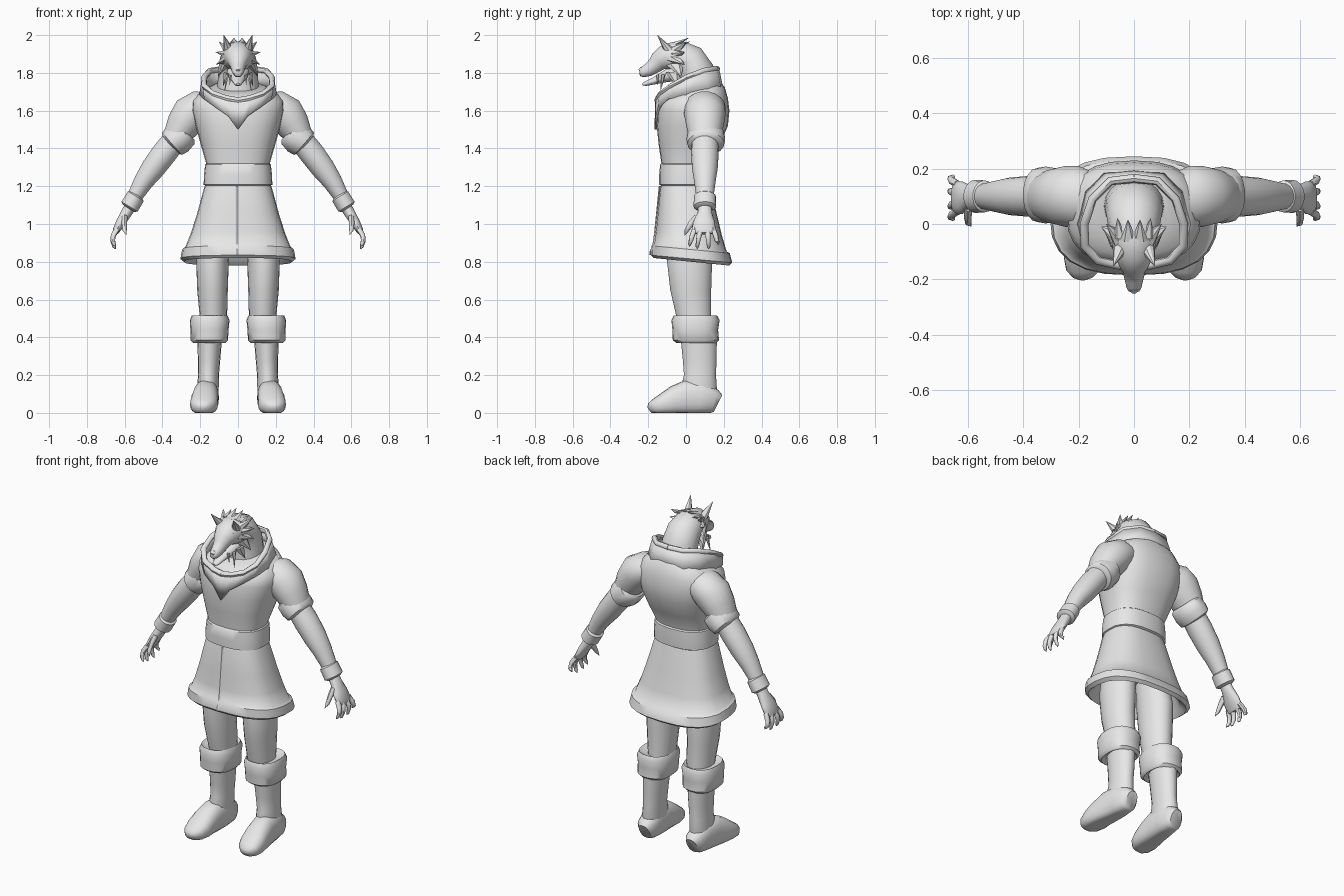
import bpy, bmesh, math
from mathutils import Vector

X, Y, Z = Vector((1, 0, 0)), Vector((0, 1, 0)), Vector((0, 0, 1))
grey = bpy.data.materials.new("plain_grey")
grey.diffuse_color = (0.8, 0.8, 0.8, 1)


def finish(name, bm, mirror=False, angle=45):
    bmesh.ops.recalc_face_normals(bm, faces=bm.faces)
    me = bpy.data.meshes.new(name)
    bm.to_mesh(me)
    bm.free()
    me.materials.append(grey)
    ob = bpy.data.objects.new(name, me)
    bpy.context.collection.objects.link(ob)
    bpy.ops.object.select_all(action='DESELECT')
    ob.select_set(True)
    bpy.context.view_layer.objects.active = ob
    bpy.ops.object.shade_smooth_by_angle(angle=math.radians(angle))
    if mirror:
        ob.modifiers.new("mirror", 'MIRROR').use_mirror_merge = False
    return ob


def add_loft(bm, rings, n=18, power=2.0, floor=None):
    """Skin rings given as (centre, half axis u, half axis v)."""
    loops = []
    for c, u, v in rings:
        loop = []
        for i in range(n):
            a = 2 * math.pi * i / n
            ca, sa = math.cos(a), math.sin(a)
            p = c + u * math.copysign(abs(ca) ** (2 / power), ca) \
                + v * math.copysign(abs(sa) ** (2 / power), sa)
            if floor is not None:
                p.z = max(p.z, floor)
            loop.append(bm.verts.new(p))
        loops.append(loop)
    for a, b in zip(loops, loops[1:]):
        for i in range(n):
            j = (i + 1) % n
            bm.faces.new((a[i], a[j], b[j], b[i]))
    bm.faces.new(loops[0])
    bm.faces.new(loops[-1])


def stack(name, rings, mirror=False, n=24, power=2.0):
    """Level rings: (z, centre x, half width, front y, back y, tilt)."""
    bm = bmesh.new()
    add_loft(bm, [(Vector((x, (y0 + y1) / 2, z)), X * w,
                   Vector((0, (y1 - y0) / 2, t)))
                  for z, x, w, y0, y1, t in rings], n, power)
    return finish(name, bm, mirror)


def path_rings(pts, side):
    """Rings square to a path: (x, y, z, radius along side, other radius)."""
    ps = [Vector(p[:3]) for p in pts]
    out = []
    for i, p in enumerate(pts):
        t = ps[min(i + 1, len(ps) - 1)] - ps[max(i - 1, 0)]
        out.append((ps[i], side * p[3], t.cross(side).normalized() * p[4]))
    return out


def limb(name, pts, side, mirror=False, n=18, power=2.0, floor=None):
    bm = bmesh.new()
    add_loft(bm, path_rings(pts, side), n, power, floor)
    return finish(name, bm, mirror)


def spikes(name, items, n=6):
    """Mirrored pointed tufts: (base, tip, radius along y, other radius)."""
    bm = bmesh.new()
    for base, tip, ry, rx in items:
        b, t = Vector(base), Vector(tip)
        side = Y if abs((t - b).normalized().y) < 0.8 else X
        add_loft(bm, path_rings([(*b, ry, rx), (*t, 0.001, 0.001)], side), n)
    return finish(name, bm, True, 30)


# Coat body, belt and flared skirt with a thick hem
stack("coat_body", [
    (1.22, 0, .165, -.125, .125, 0), (1.32, 0, .168, -.13, .13, 0),
    (1.42, 0, .197, -.145, .18, 0), (1.52, 0, .225, -.155, .222, 0),
    (1.60, 0, .245, -.15, .23, 0), (1.655, 0, .24, -.14, .222, .01),
    (1.70, 0, .20, -.115, .205, .025), (1.725, 0, .13, -.07, .18, .03)], power=2.5)
stack("belt", [
    (1.20, 0, .165, -.125, .125, 0), (1.208, 0, .182, -.142, .138, 0),
    (1.26, 0, .18, -.142, .14, 0), (1.315, 0, .174, -.137, .138, 0),
    (1.325, 0, .16, -.125, .125, 0)], power=2.5)
stack("coat_skirt", [
    (1.23, 0, .165, -.125, .12, 0), (1.19, 0, .18, -.137, .13, 0),
    (1.05, 0, .218, -.152, .165, -.005), (.95, 0, .25, -.162, .19, -.01),
    (.875, 0, .28, -.172, .215, -.02), (.865, 0, .296, -.183, .232, -.02),
    (.815, 0, .305, -.186, .245, -.02), (.80, 0, .285, -.172, .228, -.02),
    (.83, 0, .255, -.145, .195, -.02), (1.0, 0, .19, -.10, .12, 0)], power=2.6)

# Overlapping front edge of the skirt
bm = bmesh.new()
edge = [(1.20, -.139), (1.05, -.154), (.95, -.164), (.875, -.175), (.862, -.186), (.835, -.19)]
add_loft(bm, [(Vector((-.006, y, z)), X * .009, Y * .005) for z, y in edge], 4)
finish("skirt_front_seam", bm)

# Standing collar that runs into a pointed neckline
top = [(0, .165, 1.82), (.085, .155, 1.82), (.15, .09, 1.81), (.18, 0, 1.775),
       (.178, -.08, 1.73), (.13, -.132, 1.69), (.06, -.148, 1.665), (0, -.152, 1.655)]
base = [(0, .19, 1.70), (.11, .18, 1.70), (.17, .12, 1.69), (.195, 0, 1.68),
        (.17, -.095, 1.66), (.12, -.138, 1.62), (.05, -.15, 1.57), (0, -.156, 1.50)]
bm = bmesh.new()
for sx in (1, -1):
    t = [bm.verts.new((sx * p[0], p[1], p[2])) for p in top]
    b = [bm.verts.new((sx * p[0], p[1], p[2])) for p in base]
    for i in range(len(t) - 1):
        bm.faces.new((t[i], t[i + 1], b[i + 1], b[i]))
bmesh.ops.remove_doubles(bm, verts=bm.verts, dist=.0005)
collar = finish("collar", bm)
solid = collar.modifiers.new("thickness", 'SOLIDIFY')
solid.thickness, solid.offset = .022, 0
# Rolled rim following the top of the collar
bm = bmesh.new()
rim = path_rings([(*p, .016, .016) for p in top], Z)
add_loft(bm, rim, 8)
finish("collar_rim", bm, True)

# Sleeves, forearms and cuffs
limb("sleeve", [(.13, .09, 1.63, .09, .07), (.20, .10, 1.615, .11, .095),
                (.25, .10, 1.58, .11, .105), (.29, .10, 1.525, .10, .092),
                (.33, .10, 1.46, .085, .07)], Y, True)
limb("sleeve_cuff", [(.275, .105, 1.49, .08, .065), (.283, .105, 1.482, .097, .08),
                     (.32, .105, 1.45, .103, .088), (.35, .105, 1.425, .098, .08),
                     (.358, .105, 1.417, .075, .06)], Y, True)
limb("forearm", [(.33, .10, 1.45, .07, .065), (.39, .10, 1.375, .073, .068),
                 (.45, .10, 1.295, .068, .064), (.50, .10, 1.225, .057, .053),
                 (.55, .10, 1.14, .045, .04)], Y, True)
limb("wrist_cuff", [(.535, .10, 1.155, .045, .037), (.541, .10, 1.147, .058, .05),
                    (.574, .10, 1.092, .06, .051), (.58, .10, 1.083, .045, .036)], Y, True)

# Hands with four curved fingers and a thumb, each ending in a claw
limb("palm", [(.56, .10, 1.11, .036, .032), (.59, .10, 1.06, .038, .03),
              (.62, .095, 1.01, .058, .026), (.645, .095, .965, .062, .02),
              (.65, .095, .95, .05, .014)], Y, True, 14)
bm = bmesh.new()
for y0, y1, z1 in ((.047, .02, .88), (.08, .06, .868), (.113, .12, .867), (.143, .17, .89)):
    ym = (y0 + y1) / 2
    add_loft(bm, path_rings([(.638, y0, .975, .015, .015), (.66, ym, .94, .014, .014),
                             (.664, ym * .4 + y1 * .6, .91, .012, .012),
                             (.655, y1, z1 + .012, .009, .009),
                             (.648, y1, z1, .001, .001)], Y), 8)
add_loft(bm, path_rings([(.60, .06, 1.035, .016, .02), (.602, .025, 1.0, .014, .016),
                         (.60, .003, .965, .011, .011), (.59, -.008, .94, .001, .001)], X), 8)
finish("fingers", bm, True)

# Legs, fur knee cuffs and boots
stack("trouser_leg", [
    (.40, .14, .066, -.03, .14, 0), (.50, .13, .072, -.05, .135, 0),
    (.65, .135, .081, -.085, .135, 0), (.80, .135, .086, -.102, .14, 0),
    (.95, .12, .086, -.09, .12, 0)], True, 18)
stack("knee_cuff", [
    (.50, .145, .075, -.05, .14, 0), (.515, .15, .095, -.065, .165, 0),
    (.49, .15, .105, -.077, .178, 0), (.44, .151, .101, -.072, .17, 0),
    (.385, .152, .099, -.07, .175, 0), (.37, .152, .085, -.05, .16, 0),
    (.385, .152, .065, -.03, .14, 0)], True, 20, 2.4)
stack("boot_shaft", [
    (.05, .16, .05, -.01, .15, 0), (.13, .16, .058, -.03, .165, 0),
    (.20, .156, .055, -.012, .16, 0), (.28, .153, .059, -.018, .163, 0),
    (.40, .15, .066, -.03, .165, 0)], True, 18)
limb("boot_foot", [
    (.16, .17, .05, .035, .05), (.162, .15, .06, .055, .065), (.165, .08, .08, .064, .09),
    (.17, .0, .08, .068, .092), (.176, -.06, .065, .072, .078), (.18, -.12, .045, .074, .058),
    (.184, -.165, .032, .062, .042), (.186, -.19, .025, .038, .028),
    (.186, -.198, .02, .015, .012)], X, True, 20, 2.4, 0)

# Bent neck, skull, muzzle and open jaw
limb("neck", [(0, .06, 1.64, .11, .10), (0, .065, 1.74, .108, .10), (0, .055, 1.81, .105, .095),
              (0, .02, 1.865, .098, .09), (0, -.03, 1.885, .09, .085),
              (0, -.08, 1.888, .075, .075)], X)
limb("head", [(0, .0, 1.88, .08, .08), (0, -.06, 1.885, .083, .082), (0, -.11, 1.882, .073, .07),
              (0, -.145, 1.862, .055, .053), (0, -.165, 1.84, .043, .043),
              (0, -.20, 1.815, .034, .035), (0, -.23, 1.803, .027, .028),
              (0, -.243, 1.80, .02, .02), (0, -.247, 1.80, .008, .008)], X)
limb("lower_jaw", [(0, -.06, 1.80, .06, .045), (0, -.12, 1.777, .046, .03),
                   (0, -.17, 1.757, .03, .019), (0, -.215, 1.742, .02, .012),
                   (0, -.23, 1.74, .008, .006)], X, n=14)
limb("nose", [(0, -.222, 1.822, .012, .008), (0, -.236, 1.82, .018, .012),
              (0, -.248, 1.812, .01, .008)], X, n=10)

# Ears, brows, tusks and shaggy cheek fur
spikes("ears", [((.052, -.09, 1.925), (.075, -.152, 2.0), .03, .026)], 8)
spikes("brows", [((.018, -.155, 1.878), (.062, -.125, 1.912), .012, .009)])
spikes("tusks", [((.04, -.15, 1.79), (.045, -.15, 1.735), .008, .008),
                 ((.058, -.12, 1.79), (.07, -.135, 1.705), .011, .011)])
spikes("cheek_fur", [
    ((.065, -.05, 1.93), (.10, .0, 1.965), .035, .02),
    ((.07, -.05, 1.90), (.118, -.01, 1.91), .04, .02),
    ((.07, -.06, 1.87), (.115, -.01, 1.845), .045, .022),
    ((.07, -.06, 1.84), (.105, -.025, 1.78), .045, .02),
    ((.06, -.07, 1.80), (.08, -.045, 1.73), .04, .018)])
spikes("crest_fur", [
    ((.02, -.06, 1.95), (.022, .015, 1.985), .03, .016),
    ((.05, -.05, 1.94), (.06, .02, 1.965), .025, .016)])
